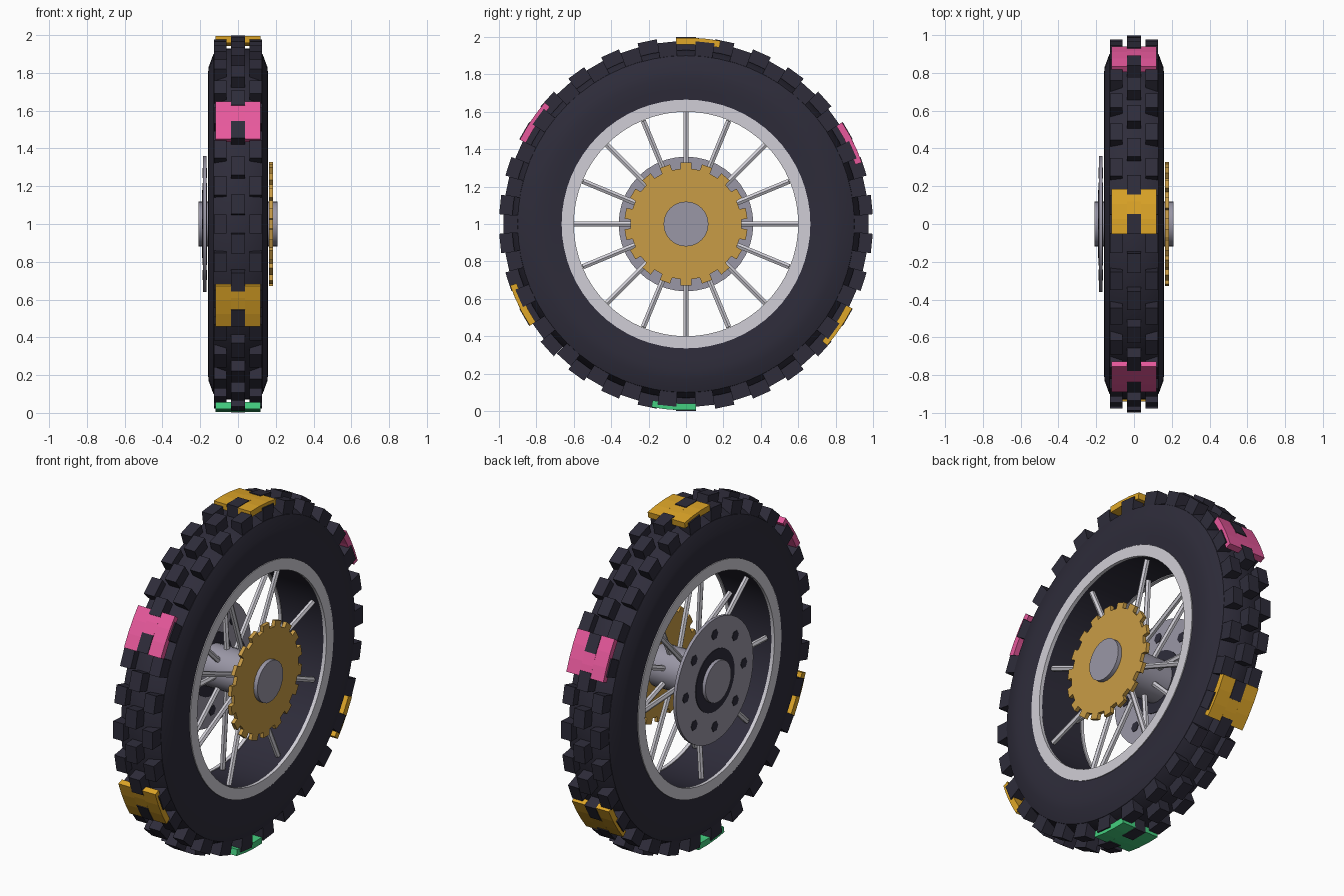
import bpy, bmesh
from math import sin, cos, radians, pi, tau
from mathutils import Vector

cube = bpy.data.objects.get("Cube")
if cube:
    bpy.data.objects.remove(cube)


def material(name, hex_code):
    rgb = [int(hex_code[i:i + 2], 16) / 255 for i in (0, 2, 4)]
    lin = [c / 12.92 if c < 0.04 else ((c + 0.055) / 1.055) ** 2.4 for c in rgb]
    m = bpy.data.materials.new(name)
    m.use_nodes = True
    m.diffuse_color = (*lin, 1)
    m.node_tree.nodes["Principled BSDF"].inputs["Base Color"].default_value = (*lin, 1)
    return m


RUBBER = material("dark rubber", "2e2c3a")
SILVER = material("light silver", "d0ced6")
STEEL = material("grey steel", "9a97a6")
BRONZE = material("bronze", "c99c46")
YELLOW = material("yellow", "e0a728")
PINK = material("pink", "f05ca2")
GREEN = material("green", "44cf80")


def polar(x, r, deg):
    """Point on the wheel: x across, angle measured from +y towards +z."""
    a = radians(deg)
    return Vector((x, r * cos(a), 1 + r * sin(a)))


def finish(bm, name, mat, smooth=False):
    bmesh.ops.recalc_face_normals(bm, faces=bm.faces)
    me = bpy.data.meshes.new(name)
    bm.to_mesh(me)
    bm.free()
    me.materials.append(mat)
    ob = bpy.data.objects.new(name, me)
    bpy.context.collection.objects.link(ob)
    if smooth:
        bpy.ops.object.select_all(action='DESELECT')
        ob.select_set(True)
        bpy.context.view_layer.objects.active = ob
        bpy.ops.object.shade_smooth_by_angle(angle=radians(25))
    return ob


def loft(bm, rings, closed):
    """Join rings of points with quads; cap the ends when not closed."""
    rows = [[bm.verts.new(p) for p in ring] for ring in rings]
    n = len(rows[0])
    for i in range(len(rows) if closed else len(rows) - 1):
        a, b = rows[i], rows[(i + 1) % len(rows)]
        for j in range(n):
            k = (j + 1) % n
            bm.faces.new((a[j], a[k], b[k], b[j]))
    if not closed:
        bm.faces.new(rows[0])
        bm.faces.new(rows[-1])


def lathe(bm, profile, sides):
    """Spin a closed (x, radius) profile about the axle."""
    loft(bm, [[polar(x, r, 360 * i / sides) for x, r in profile]
              for i in range(sides)], True)


def arc_block(bm, x0, x1, r0, r1, a0, a1, steps=1):
    section = [(x0, r0), (x1, r0), (x1, r1), (x0, r1)]
    loft(bm, [[polar(x, r, a0 + (a1 - a0) * i / steps) for x, r in section]
              for i in range(steps + 1)], False)


def rod(bm, start, end, radius, sides):
    d = (end - start).normalized()
    u = Vector((1, 0, 0)) if abs(d.x) < 0.9 else Vector((0, 1, 0))
    u = (u - d * u.dot(d)).normalized()
    v = d.cross(u)
    loft(bm, [[p + radius * (u * cos(tau * i / sides) + v * sin(tau * i / sides))
               for i in range(sides)] for p in (start, end)], False)


# Tyre body
half = [(0.148, 0.605), (0.15, 0.665), (0.158, 0.72), (0.16, 0.78),
        (0.156, 0.83), (0.13, 0.90), (0.06, 0.93)]
bm = bmesh.new()
lathe(bm, half + [(-x, r) for x, r in reversed(half)], 64)
finish(bm, "tyre", RUBBER, True)

# Tread knobs: centre row alternating with two shoulder rows
bm = bmesh.new()
for i in range(30):
    a = 90 + 12 * i
    arc_block(bm, -0.036, 0.036, 0.90, 1.0, a - 3, a + 3)
    for s in (-1, 1):
        arc_block(bm, s * 0.06, s * 0.128, 0.87, 0.978, a + 3, a + 9)
finish(bm, "tread_knobs", RUBBER)

# Coloured tread pads, notched around a centre knob
pads = [YELLOW, PINK, YELLOW, GREEN, YELLOW, PINK]
for i, mat in enumerate(pads):
    a = 90 + 60 * i
    bm = bmesh.new()
    for s in (-1, 1):
        arc_block(bm, s * 0.036, s * 0.12, 0.96, 0.996, a - 10.7, a + 3.1, 3)
    arc_block(bm, -0.036, 0.036, 0.96, 0.996, a - 10.7, a - 3, 2)
    finish(bm, f"tread_pad_{i + 1}", mat)

# Rim rings on both sides
for side, s in (("left", 1), ("right", -1)):
    bm = bmesh.new()
    lathe(bm, [(s * 0.135, 0.6), (s * 0.155, 0.6), (s * 0.155, 0.665), (s * 0.135, 0.665)], 64)
    finish(bm, f"{side}_rim_ring", SILVER, True)

# Spokes, alternating between the two sides
bm = bmesh.new()
for i in range(16):
    s = 1 if i % 2 else -1
    a = 22.5 * i
    rod(bm, polar(s * 0.07, 0.08, a), polar(s * 0.1, 0.597, a), 0.016, 6)
finish(bm, "spokes", SILVER)

# Hub
bm = bmesh.new()
rod(bm, Vector((-0.21, 0, 1)), Vector((0.21, 0, 1)), 0.12, 24)
finish(bm, "hub", STEEL, True)

# Sprocket with square teeth
TEETH = 18
outline = []
for i in range(TEETH):
    a = 90 + 360 / TEETH * i
    outline += [(0.297, a - 5.5), (0.33, a - 5), (0.33, a + 5), (0.297, a + 5.5)]
bm = bmesh.new()
loft(bm, [[polar(x, r, a) for r, a in outline] for x in (0.164, 0.186)], False)
finish(bm, "sprocket", BRONZE)

# Brake disc with dark centre ring and dark bolts
bm = bmesh.new()
lathe(bm, [(-0.186, 0.11), (-0.168, 0.11), (-0.168, 0.36), (-0.186, 0.36)], 40)
finish(bm, "brake_disc", STEEL, True)

bm = bmesh.new()
lathe(bm, [(-0.19, 0.11), (-0.164, 0.11), (-0.164, 0.18), (-0.19, 0.18)], 32)
finish(bm, "disc_centre_ring", RUBBER, True)

bm = bmesh.new()
for i in range(8):
    a = 45 * i
    rod(bm, polar(-0.189, 0.27, a), polar(-0.165, 0.27, a), 0.03, 6)
finish(bm, "disc_bolts", RUBBER)
